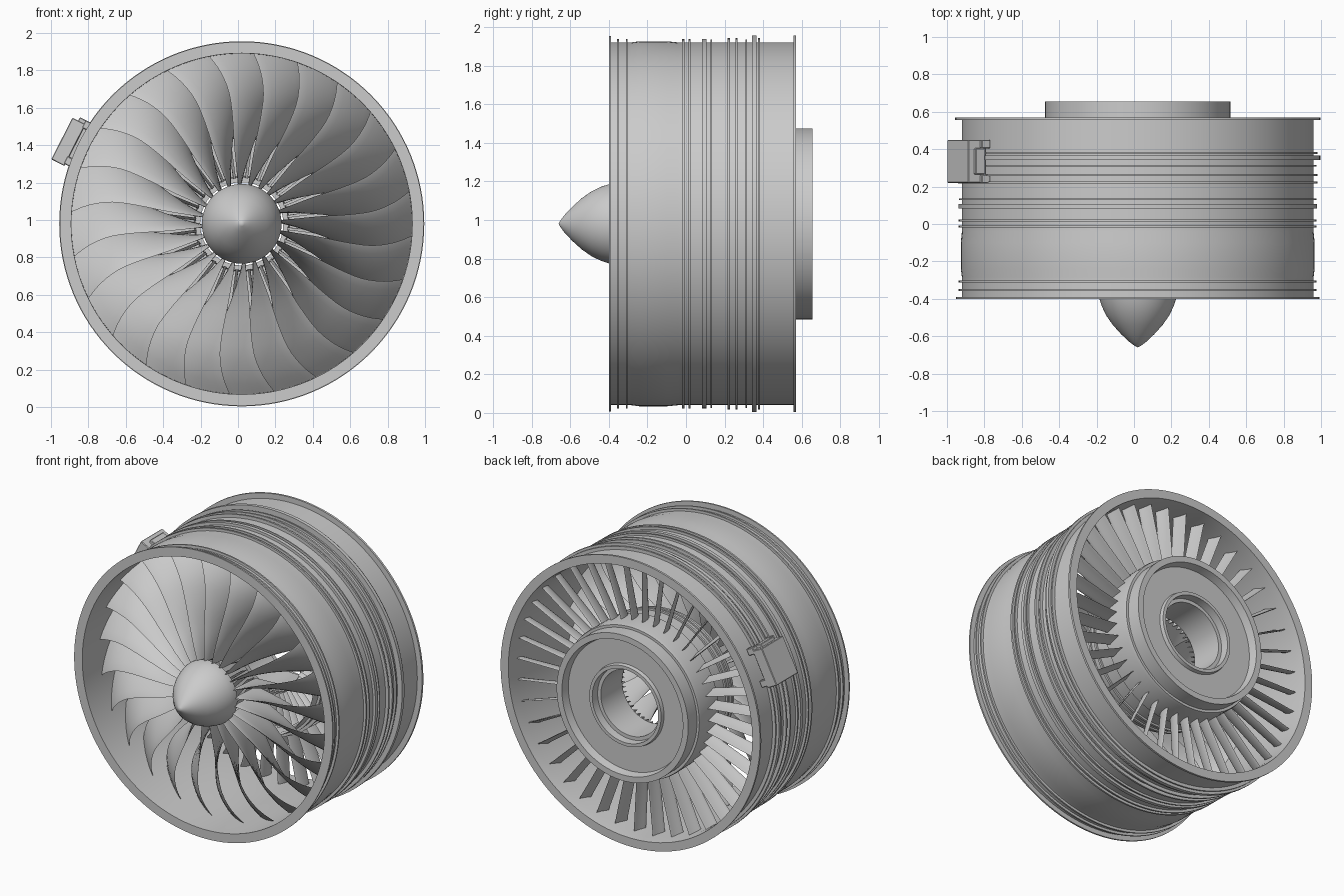
import bpy, bmesh, math
from mathutils import Matrix, Vector

if "Cube" in bpy.data.objects:
    bpy.data.objects.remove(bpy.data.objects["Cube"])

CX, CZ = 0.02, 0.98      # engine axis runs along y through here


def finish(bm, name, angle=30):
    bmesh.ops.remove_doubles(bm, verts=bm.verts, dist=1e-5)
    bmesh.ops.recalc_face_normals(bm, faces=bm.faces)
    me = bpy.data.meshes.new(name)
    bm.to_mesh(me)
    bm.free()
    ob = bpy.data.objects.new(name, me)
    bpy.context.collection.objects.link(ob)
    bpy.ops.object.select_all(action='DESELECT')
    ob.select_set(True)
    bpy.context.view_layer.objects.active = ob
    bpy.ops.object.shade_smooth_by_angle(angle=math.radians(angle))
    return ob


def polar(r, a, y):
    return (CX + r * math.cos(a), y, CZ + r * math.sin(a))


def lathe(name, profile, closed=True, segs=128):
    """Revolve (y, r) points round the engine axis."""
    bm = bmesh.new()
    rings = [[bm.verts.new(polar(r, 2 * math.pi * i / segs, y)) for i in range(segs)]
             for y, r in profile]
    pairs = list(zip(rings, rings[1:])) + ([(rings[-1], rings[0])] if closed else [])
    for a, b in pairs:
        for i in range(segs):
            j = (i + 1) % segs
            bm.faces.new((a[i], a[j], b[j], b[i]))
    return finish(bm, name)


def catmull(rows, sub):
    """Smoothly fill in blade sections between the given stations."""
    out = []
    for i in range(len(rows) - 1):
        p = [rows[max(i - 1, 0)], rows[i], rows[i + 1], rows[min(i + 2, len(rows) - 1)]]
        for k in range(sub):
            t = k / sub
            out.append([0.5 * (2 * b + (c - a) * t + (2 * a - 5 * b + 4 * c - d) * t * t
                               + (3 * b - a - 3 * c + d) * t ** 3) for a, b, c, d in zip(*p)])
    return out + [rows[-1]]


def blade_row(name, count, sections, sub=3, phase=0.0, k=7):
    """Sections: r, leading edge y, axial chord, tangential chord, lean deg, thickness, camber."""
    bm = bmesh.new()
    secs = catmull(sections, sub)
    side = [0.5 - 0.5 * math.cos(math.pi * i / k) for i in range(k + 1)]
    path = [(s, 1) for s in side] + [(s, -1) for s in side[-2:0:-1]]
    for n in range(count):
        base = 2 * math.pi * n / count + math.radians(phase)
        loops = []
        for r, y0, ax, tan, lean, th, camber in secs:
            chord = math.hypot(ax, tan)
            loop = []
            for s, sgn in path:
                half = th * 1.3 * math.sqrt(s) * (1 - s) + th * 0.12 * s * (s < 1)
                off = camber * 4 * s * (1 - s) + sgn * half
                y = y0 + s * ax - off * tan / chord
                t = s * tan + off * ax / chord
                loop.append(bm.verts.new(polar(r, base + math.radians(lean) - t / r, y)))
            loops.append(loop)
        m = len(path)
        for a, b in zip(loops, loops[1:]):
            for i in range(m):
                bm.faces.new((a[i], a[(i + 1) % m], b[(i + 1) % m], b[i]))
        bm.faces.new(loops[0])
        bm.faces.new(loops[-1])
    return finish(bm, name, 40)


# outer casing: plain shell with bolted flanges and stiffening ribs
R = 0.94
ribs = [(-0.40, -0.390, 0.973), (-0.358, -0.348, 0.957), (-0.312, -0.302, 0.957),
        (-0.02, -0.008, 0.957), (0.014, 0.024, 0.957), (0.082, 0.106, 0.958),
        (0.128, 0.136, 0.955), (0.216, 0.228, 0.962), (0.256, 0.268, 0.962),
        (0.308, 0.316, 0.955), (0.342, 0.366, 0.976), (0.374, 0.384, 0.962),
        (0.556, 0.57, 0.976)]
shell = []
for y0, y1, r in ribs:
    if y0 == -0.02:      # slight swelling round the fan
        shell += [(-0.285, R), (-0.24, R + 0.006), (-0.10, R + 0.006), (-0.04, R)]
    shell += [(y0, R), (y0, r), (y1, r), (y1, R)]
shell = shell[1:-1]
inner = [(0.57, 0.918), (0.50, 0.912), (0.20, 0.908), (-0.04, 0.910), (-0.25, 0.912), (-0.40, 0.912)]
lathe("fan_casing", shell + inner)

# nose cone
lathe("nose_cone", [(-0.66, 0.0), (-0.653, 0.014), (-0.632, 0.043), (-0.59, 0.088), (-0.54, 0.133),
                    (-0.49, 0.168), (-0.44, 0.192), (-0.40, 0.205), (-0.365, 0.213),
                    (-0.34, 0.213), (-0.34, 0.0)], closed=False)

# wide-chord fan blades, twisted and curved along the span
blade_row("fan_blades", 24, [
    (0.205, -0.365, 0.25, 0.012, 0.0, 0.012, 0.002),
    (0.30, -0.355, 0.25, 0.048, 0.5, 0.014, 0.008),
    (0.42, -0.335, 0.25, 0.100, 0.5, 0.014, 0.013),
    (0.56, -0.315, 0.24, 0.158, 0.0, 0.012, 0.014),
    (0.70, -0.29, 0.215, 0.200, 0.5, 0.010, 0.012),
    (0.82, -0.255, 0.185, 0.230, 3.0, 0.008, 0.009),
    (0.911, -0.215, 0.155, 0.24, 6.0, 0.007, 0.006)], phase=5)

# slim outlet guide vanes behind the fan
blade_row("outlet_guide_vanes", 40, [
    (0.50, 0.37, 0.10, -0.020, 0, 0.009, -0.006),
    (0.70, 0.385, 0.095, -0.025, 0, 0.009, -0.006),
    (0.913, 0.40, 0.09, -0.030, 0, 0.009, -0.006)], sub=2)

# core inlet vanes just ahead of the core
blade_row("core_inlet_vanes", 48, [
    (0.245, 0.28, 0.07, -0.012, 0, 0.006, -0.004),
    (0.35, 0.26, 0.07, -0.015, 0, 0.006, -0.004),
    (0.45, 0.23, 0.08, -0.020, 0, 0.006, -0.004)], sub=1)

# stepped splitter ring dividing core and bypass flow
lathe("splitter_ring", [(0.12, 0.465), (0.17, 0.475), (0.17, 0.492), (0.185, 0.492),
                        (0.185, 0.482), (0.235, 0.488), (0.235, 0.508), (0.25, 0.508),
                        (0.25, 0.495), (0.36, 0.50), (0.36, 0.47), (0.15, 0.455)])

# rear core frame with recessed back face and open bore
lathe("core_frame", [(0.35, 0.50), (0.35, 0.512), (0.54, 0.516), (0.56, 0.512), (0.56, 0.495),
                     (0.655, 0.495), (0.655, 0.455), (0.60, 0.445), (0.60, 0.275), (0.625, 0.270),
                     (0.625, 0.248), (0.57, 0.246), (0.57, 0.222), (0.34, 0.222), (0.34, 0.25),
                     (0.38, 0.255), (0.38, 0.47), (0.35, 0.47)])


# control unit mounted on the upper left of the casing
def unit_box(name, r0, r1, y0, y1, t0, t1, bevel=0.004):
    bm = bmesh.new()
    bmesh.ops.create_cube(bm, size=1)
    bmesh.ops.scale(bm, vec=Vector((r1 - r0, y1 - y0, t1 - t0)), verts=bm.verts)
    bmesh.ops.bevel(bm, geom=bm.edges[:], offset=bevel, segments=1, affect='EDGES')
    move = Matrix.Translation(((r0 + r1) / 2, (y0 + y1) / 2, (t0 + t1) / 2))
    turn = Matrix.Rotation(-math.radians(153), 4, 'Y')
    bmesh.ops.transform(bm, matrix=Matrix.Translation((CX, 0, CZ)) @ turn @ move, verts=bm.verts)
    return finish(bm, name)


unit_box("control_unit_body", 0.985, 1.064, 0.22, 0.45, -0.095, 0.155)
unit_box("control_unit_base", 0.962, 0.99, 0.245, 0.425, -0.105, 0.14)
for i, y in enumerate((0.218, 0.405)):
    for j, t in enumerate((-0.115, 0.10)):
        unit_box(f"control_unit_foot_{i}{j}", 0.942, 0.995, y, y + 0.045, t, t + 0.045)
unit_box("control_unit_connector", 0.975, 1.03, 0.265, 0.405, -0.115, -0.09)
